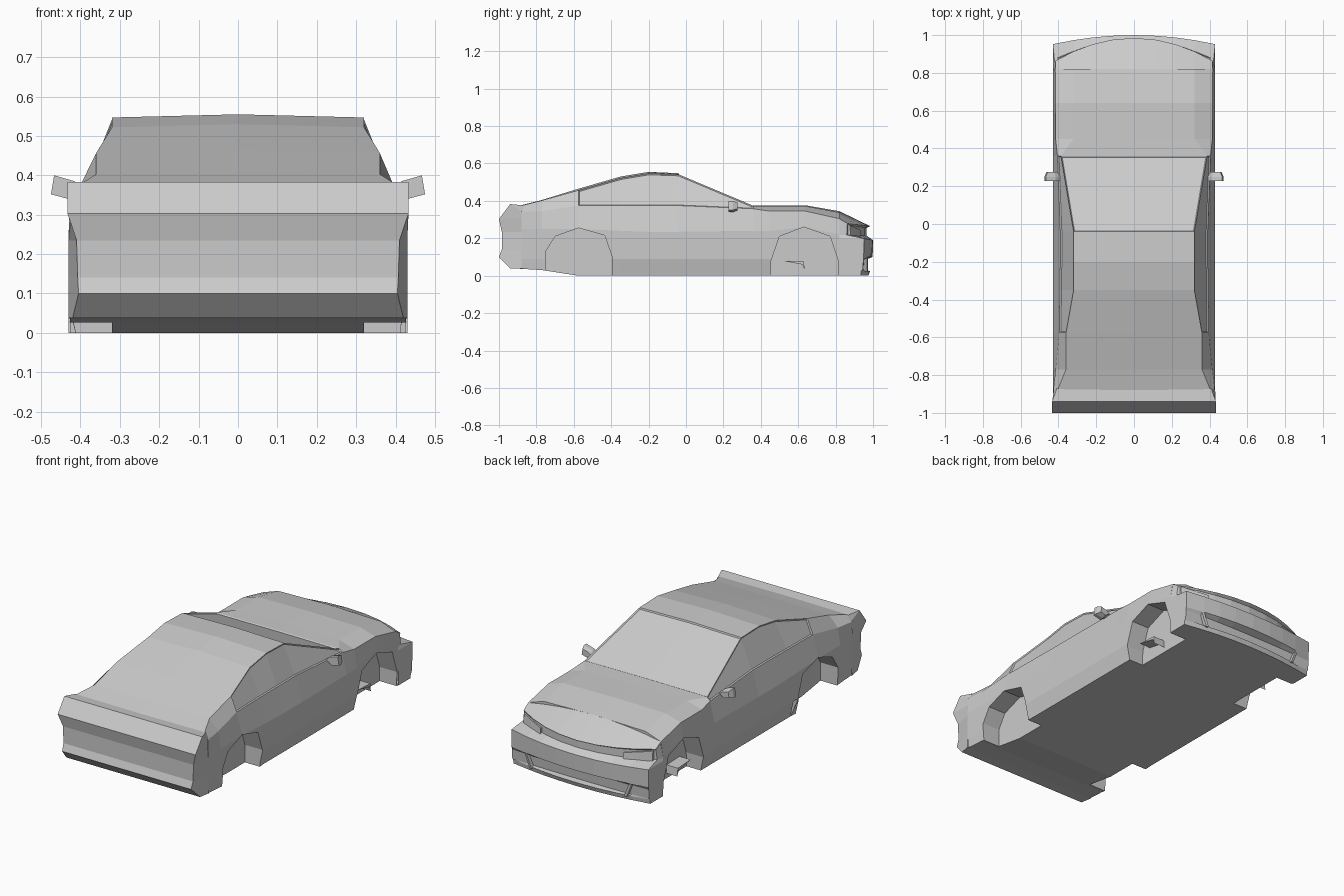
import bpy, bmesh, math

if "Cube" in bpy.data.objects:
    bpy.data.objects.remove(bpy.data.objects["Cube"])


def link(name, bm):
    bmesh.ops.recalc_face_normals(bm, faces=bm.faces[:])
    me = bpy.data.meshes.new(name)
    bm.to_mesh(me)
    bm.free()
    ob = bpy.data.objects.new(name, me)
    bpy.context.collection.objects.link(ob)
    return ob


def loft(rows, closed=False):
    """Skin rows of points with quads; closed rows also get end caps."""
    bm = bmesh.new()
    vs = [[bm.verts.new(p) for p in r] for r in rows]
    n = len(rows[0])
    faces = {}
    for i in range(len(rows) - 1):
        for j in range(n if closed else n - 1):
            k = (j + 1) % n
            faces[i, j] = bm.faces.new((vs[i][j], vs[i][k], vs[i + 1][k], vs[i + 1][j]))
    if closed:
        bm.faces.new(vs[0])
        bm.faces.new(vs[-1])
    return bm, faces


def mirrored(half):
    """Half row starting at the centre line -> full row, left to right."""
    return [(-x, y, z) for x, y, z in reversed(half) if x > 0] + half


def prism(name, pts, x0, x1):
    bm, _ = loft([[(x, y, z) for y, z in pts] for x in (x0, x1)], True)
    return link(name, bm)


# Main body: y, centre z, roof/hood edge x z, belt x z, waist z, floor z
stations = [
    (-.88, .377, .405, .375, .427, .34, .25, .037),
    (-.77, .405, .36, .403, .415, .345, .25, .03),
    (-.575, .465, .36, .457, .395, .375, .25, 0),
    (-.35, .53, .32, .522, .392, .375, .24, 0),
    (-.20, .555, .32, .547, .39, .375, .235, 0),
    (-.04, .548, .32, .542, .39, .375, .235, 0),
    (.36, .376, .387, .374, .405, .358, .24, 0),
    (.45, .376, .32, .372, .415, .345, .24, 0),
    (.64, .376, .32, .372, .416, .345, .26, 0),
    (.82, .345, .32, .338, .417, .305, .22, 0)]
rings = []
for y, zc, xa, za, xb, zb, zw, zf in stations:
    xf = .41 if -.5 < y < .5 else .425
    half = [(0, y, zc), (xa, y, za), (xb, y, zb), (.43, y, zw), (.43, y, .09), (xf, y, zf)]
    rings.append(half + [(-x, py, z) for x, py, z in reversed(half[1:])])
bm, f = loft(rings, True)
bmesh.ops.recalc_face_normals(bm, faces=bm.faces[:])

# Recessed side windows and windshield
panes = [[f[i, j] for i in range(2, 6)] for j in (1, 9)] + [[f[5, 0], f[5, 10]]]
for pane in panes:
    bmesh.ops.inset_region(bm, faces=pane, thickness=.006, depth=-.006, use_even_offset=True)
body = link("car_body", bm)

# Wheel wells cut from the body
rear_arch = [(-.75, -.1), (-.75, .13), (-.70, .21), (-.575, .255),
             (-.435, .215), (-.395, .10), (-.395, -.1)]
front_arch = [(.45, -.1), (.455, .08), (.50, .21), (.63, .26),
              (.77, .21), (.814, .08), (.814, -.1)]
for label, arch in (("rear", rear_arch), ("front", front_arch)):
    for s in (-1, 1):
        cutter = prism(label + "_wheel_well_cutter", arch, s * .32, s * .6)
        cutter.hide_render = True
        cutter.hide_set(True)
        mod = body.modifiers.new("wheel_well", 'BOOLEAN')
        mod.operation = 'DIFFERENCE'
        mod.solver = 'EXACT'
        mod.object = cutter

# Rear end: y, z, half width, going down the back; sides run to the body
tail = [(-.87, .376, .408, -.87), (-.94, .383, .433, -.88), (-1, .303, .433, -.88),
        (-.985, .235, .41, -.88), (-.985, .14, .407, -.88), (-1, .10, .405, -.88),
        (-.94, .038, .42, -.88), (-.87, .037, .425, -.87)]
rows = [mirrored([(0, y, z), (w, y, z), (.43 if z < .3 else .424, ys, min(z, .345))])
        for y, z, w, ys in tail]
link("rear_bumper", loft(rows)[0])

# Nose: y, z at centre, sweep back, z drop, half width
nose = [(.82, .345, 0, .23, .417),
        (.985, .265, .7, -.08, .415),     # hood lip
        (.965, .255, .6, -.1, .415),      # grille slot
        (.965, .215, .6, -.02, .42),
        (1.0, .19, .26, -.05, .43),       # bumper
        (.998, .10, .26, 0, .43),
        (.958, .085, .05, 0, .43),        # lower intake
        (.952, .03, .04, 0, .43),
        (.985, .025, .26, 0, .43),        # lip
        (.975, 0, .22, 0, .43),
        (.82, 0, 0, 0, .425)]
rows = []
for y, z, k, d, w in nose:
    half = [(x, y - k * x * x, z - d * x * x) for x in (0, .12, .22, .32, w)]
    zs = half[-1][2]
    half.append((.43 if zs < .25 else .417, .82, min(zs + .02, .305) if zs > .25 else zs))
    rows.append(mirrored(half))
link("nose", loft(rows)[0])

for s in (-1, 1):
    # Headlamps in the slot
    lamp = [[(s * x, y + dy, z) for dy, z in ((-.02, z0), (.012, z0), (.008, z1), (-.02, z1))]
            for x, y, z0, z1 in ((.26, .925, .212, .245), (.34, .895, .212, .258), (.405, .868, .215, .27))]
    link("headlamp", loft(lamp, True)[0])

    # Corner intake dividers
    div = [[(s * (x + dx), y, z) for x, y in ((.29, .94), (.29, .972), (.305, .969), (.305, .94))]
           for dx, z in ((0, .02), (.03, .095))]
    link("intake_divider", loft(div, True)[0])

    # Door mirrors
    outline = [(.39, .365), (.43, .34), (.475, .352), (.467, .40), (.415, .385)]
    mir = [[(s * (.435 + (x - .435) * k), y, .37 + (z - .37) * k) for x, z in outline]
           for y, k in ((.228, 1), (.25, 1), (.275, .7))]
    link("door_mirror", loft(mir, True)[0])

    # Small bracket in the front wheel well
    prism("wheel_bracket", [(.515, .08), (.63, .075), (.635, .03), (.622, .06)], s * .31, s * .39)
